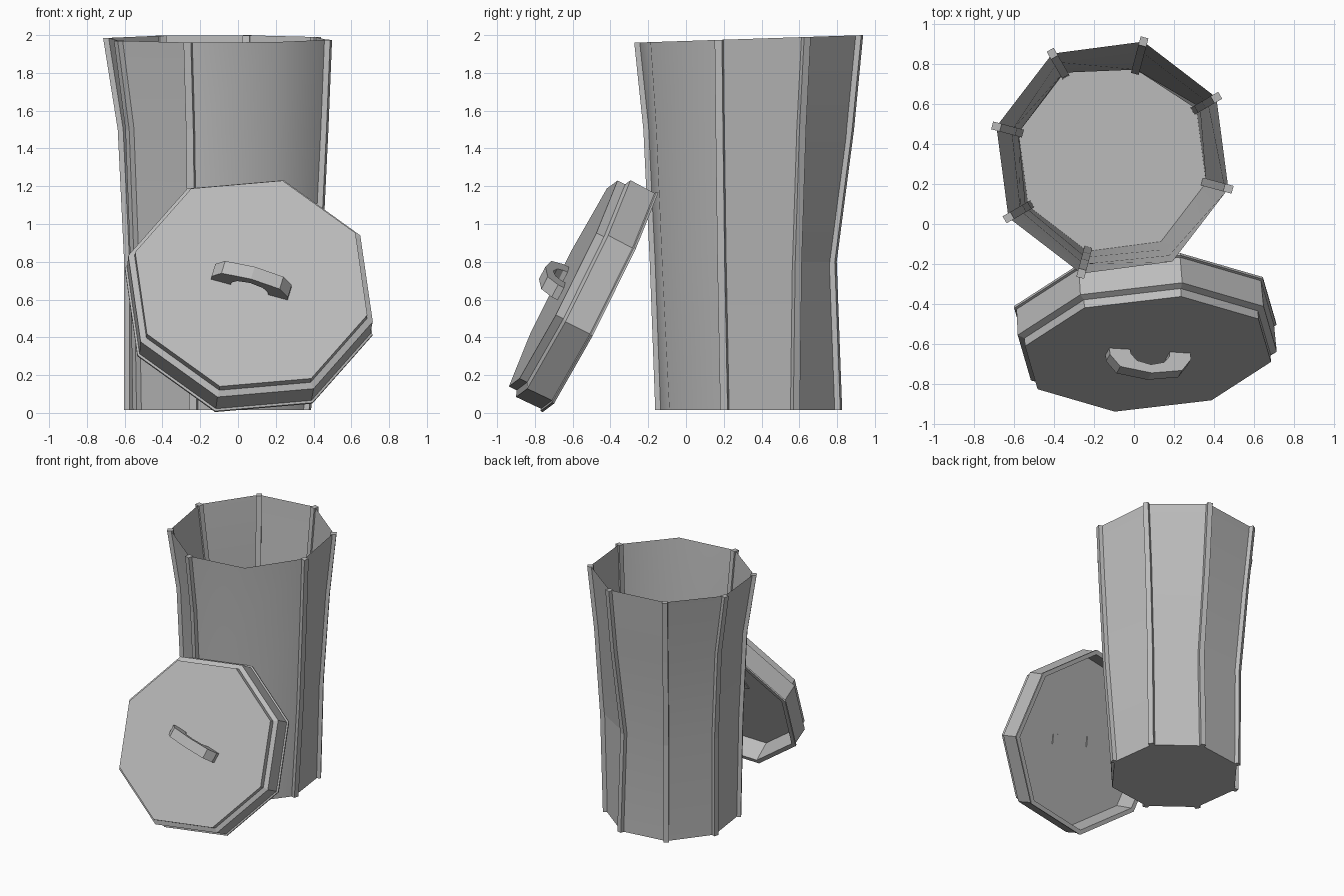
import bpy, bmesh, math
from mathutils import Vector, Matrix

cube = bpy.data.objects.get("Cube")
if cube:
    bpy.data.objects.remove(cube, do_unlink=True)

metal = bpy.data.materials.new("grey metal")
metal.use_nodes = True
GREY = (0.5, 0.5, 0.5, 1)
metal.diffuse_color = GREY
metal.node_tree.nodes["Principled BSDF"].inputs["Base Color"].default_value = GREY


def finish(name, bm, matrix=None):
    bmesh.ops.recalc_face_normals(bm, faces=bm.faces)
    mesh = bpy.data.meshes.new(name)
    bm.to_mesh(mesh)
    bm.free()
    mesh.materials.append(metal)
    obj = bpy.data.objects.new(name, mesh)
    bpy.context.collection.objects.link(obj)
    if matrix:
        obj.matrix_world = matrix
    return obj


def bridge(bm, rings, closed=True):
    """Join successive vertex rings with quads."""
    for lower, upper in zip(rings, rings[1:]):
        n = len(lower)
        for i in range(n if closed else n - 1):
            j = (i + 1) % n
            bm.faces.new((lower[i], lower[j], upper[j], upper[i]))


# Bin: dented octagonal tube, one radius per corner at each height
CENTRE = Vector((-0.108, 0.332, 0))
HEIGHTS = (0.015, 0.8, 1.5, 1.98)
ANGLES = [math.radians(75 + 45 * i) for i in range(8)]
RADII = (
    [0.485] * 8,
    [0.455, 0.49, 0.485, 0.5, 0.515, 0.53, 0.545, 0.505],
    [0.55, 0.55, 0.52, 0.53, 0.55, 0.565, 0.58, 0.55],
    [0.6] * 8,
)
BARE_CORNER = 5


def bin_point(level, corner, offset=0.0, side=0.0):
    a = ANGLES[corner]
    out = Vector((math.cos(a), math.sin(a), 0))
    along = Vector((-out.y, out.x, 0))
    p = CENTRE + out * (RADII[level][corner] + offset) + along * side
    p.z = HEIGHTS[level]
    if level == 3:
        p.z += (p.y - CENTRE.y) * 0.033
    return p


bm = bmesh.new()
rings = [[bm.verts.new(bin_point(l, c)) for c in range(8)] for l in range(4)]
bridge(bm, rings)
bm.faces.new(rings[0])
for face in bm.faces:
    face.smooth = len(face.verts) == 4
for edge in bm.edges:
    a, b = edge.verts
    if abs(a.co.z - b.co.z) > 0.2:
        edge.smooth = a in [r[BARE_CORNER] for r in rings]
for edge in rings[0][0].link_faces[0].edges:
    if len(edge.link_faces) == 2 and abs(edge.verts[0].co.z - edge.verts[1].co.z) < 0.01:
        edge.smooth = False
finish("bin_body", bm)

# Seam ribs that follow each corner except the bare one
for corner in range(8):
    if corner == BARE_CORNER:
        continue
    bm = bmesh.new()
    section = ((-0.022, -0.02), (0.022, -0.02), (0.022, 0.02), (-0.022, 0.02))
    rings = [[bm.verts.new(bin_point(l, corner, o, s)) for o, s in section] for l in range(4)]
    bridge(bm, rings)
    bm.faces.new(rings[0])
    bm.faces.new(rings[-1])
    finish(f"seam_rib_{corner + 1}", bm)

# Lid frame: local z is the outward direction of the lid
normal = Vector((0.065, -0.89, 0.45)).normalized()
across = Vector((0.961, -0.047, -0.268))
across = (across - normal * across.dot(normal)).normalized()
up = normal.cross(across)
frame = Matrix((across, up, normal)).transposed().to_4x4()
frame.translation = Vector((0.07, -0.65, 0.685))

# Lid: stepped octagonal pan with a hollow underside
PROFILE = ((0.638, 0), (0.638, -0.045), (0.672, -0.06), (0.668, -0.205),
           (0.68, -0.21), (0.68, -0.222), (0.645, -0.222), (0.635, -0.06))
bm = bmesh.new()
rings = [[bm.verts.new((r * math.cos(i * math.pi / 4), r * math.sin(i * math.pi / 4), z))
          for i in range(8)] for r, z in PROFILE]
bridge(bm, rings)
bm.faces.new(rings[0])
bm.faces.new(rings[-1])
finish("lid", bm, frame)

# Handle: faceted arch whose feet pass through the lid
HALF = (((0.21, -0.068), (0.11, -0.068)), ((0.21, 0.035), (0.1, 0.025)),
        ((0.16, 0.1), (0.07, 0.06)))
arch = list(HALF) + [((0, 0.125), (0, 0.078))]
arch += [tuple((-x, z) for x, z in pair) for pair in reversed(HALF)]
bm = bmesh.new()
rings = []
for outer, inner in arch:
    corners = ((outer, -0.038), (outer, 0.038), (inner, 0.038), (inner, -0.038))
    rings.append([bm.verts.new((p[0], y, p[1])) for p, y in corners])
bridge(bm, rings)
bm.faces.new(rings[0])
bm.faces.new(rings[-1])
finish("lid_handle", bm, frame)
